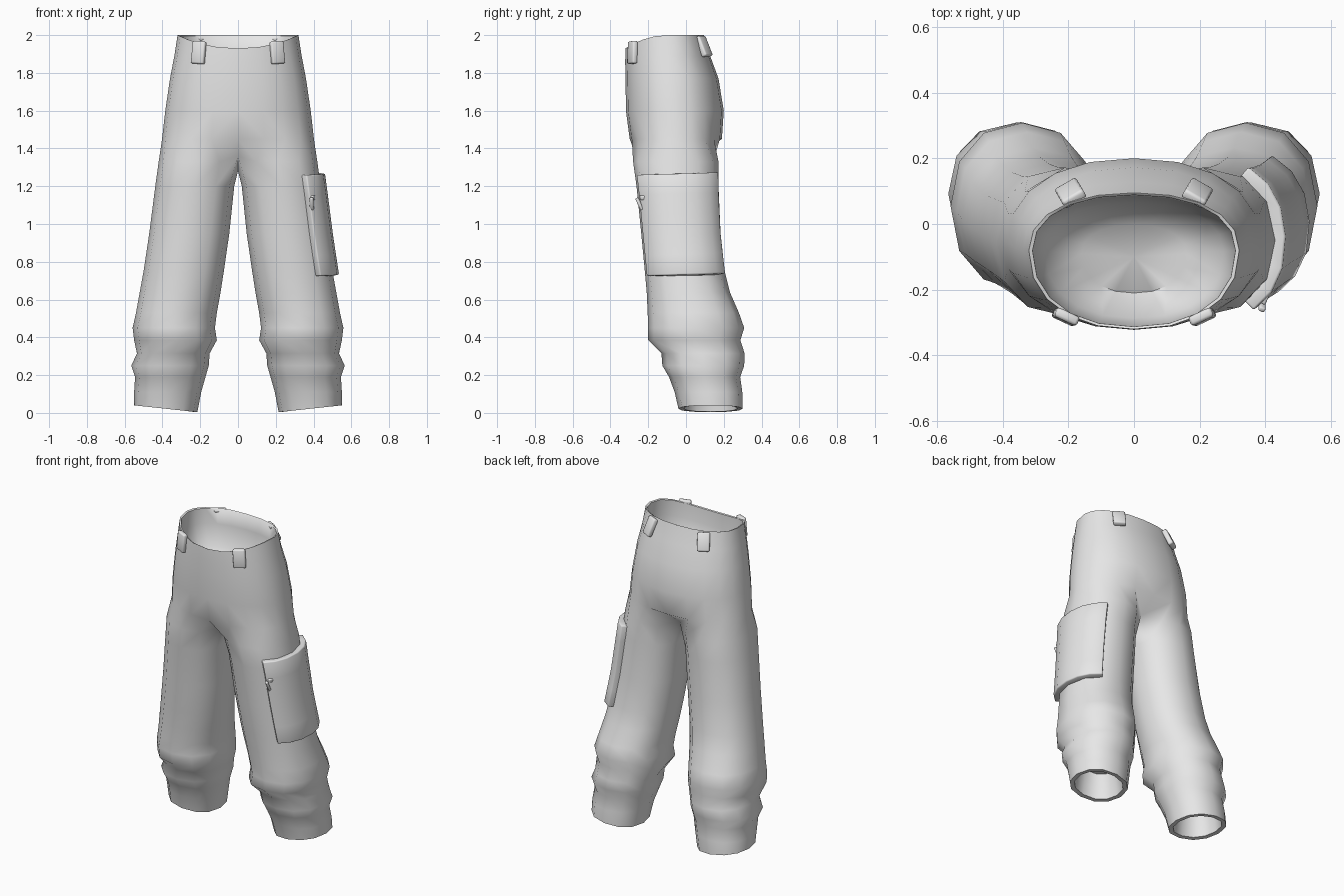
import bpy, bmesh, math
from mathutils import Euler

if "Cube" in bpy.data.objects:
    bpy.data.objects.remove(bpy.data.objects["Cube"])

cloth = bpy.data.materials.new("grey_cloth")
cloth.use_nodes = True
cloth.diffuse_color = (0.8, 0.8, 0.8, 1)
cloth.node_tree.nodes["Principled BSDF"].inputs["Base Color"].default_value = (0.8, 0.8, 0.8, 1)

N = 12  # points around one leg, 0 = inner side, 3 = front, 6 = outer side, 9 = back

# Torso rings: z, half width, front y, back y, widest y, dip of the front
TORSO = [(2.0, .32, -.32, .095, -.08, .07), (1.89, .337, -.322, .128, -.08, .03),
         (1.77, .36, -.32, .172, -.07, 0), (1.6, .385, -.318, .2, -.06, 0),
         (1.45, .402, -.298, .19, -.05, 0)]

# Leg rings: z, inner x, outer x, front y, back y
LEG = [(1.33, 0, .42, -.28, .172), (1.2, .02, .438, -.262, .172), (.95, .046, .47, -.237, .183),
       (.75, .075, .5, -.218, .205), (.64, .092, .52, -.208, .232), (.53, .112, .54, -.203, .28),
       (.45, .122, .558, -.2, .308), (.385, .112, .55, -.2, .288), (.315, .15, .535, -.13, .31),
       (.25, .155, .565, -.125, .308), (.19, .172, .545, -.09, .287), (.11, .195, .55, -.06, .298),
       (.025, .215, .55, -.04, .3)]


def power(v, p=.9):
    return math.copysign(abs(v) ** p, v)


def leg_point(z, angle, offset=0):
    """Point on the leg surface at a height and an angle, 0 being the outer side."""
    for hi, lo in zip(LEG, LEG[1:]):
        if z >= lo[0]:
            break
    f = (z - lo[0]) / (hi[0] - lo[0])
    xi, xo, yf, yb = [a + (b - a) * f for a, b in zip(lo[1:], hi[1:])]
    return ((xi + xo) / 2 + ((xo - xi) / 2 + offset) * power(math.cos(angle)),
            (yf + yb) / 2 + ((yb - yf) / 2 + offset) * power(math.sin(angle)), z)


def torso_ring(row):
    z, w, yf, yb, yc, dip = row
    pts = []
    for i in range(N - 1):
        a = -math.pi / 2 + math.pi * i / (N - 2)
        y = yc + (yb - yc if a > 0 else yc - yf) * power(math.sin(a))
        drop = dip * (max(0, -y - .1) / .22) ** 2
        x = 0 if i in (0, N - 2) else w * power(math.cos(a))
        pts.append((x, y, z - drop))
    return pts


def finish(obj, angle=60):
    obj.data.materials.append(cloth)
    bpy.ops.object.select_all(action='DESELECT')
    obj.select_set(True)
    bpy.context.view_layer.objects.active = obj
    bpy.ops.object.shade_smooth_by_angle(angle=math.radians(angle))


def add_object(name, bm):
    mesh = bpy.data.meshes.new(name)
    bm.to_mesh(mesh)
    bm.free()
    obj = bpy.data.objects.new(name, mesh)
    bpy.context.collection.objects.link(obj)
    return obj


def bridge(bm, upper, lower, closed):
    n = len(upper)
    for i in range(n if closed else n - 1):
        j = (i + 1) % n
        bm.faces.new((upper[i], lower[i], lower[j], upper[j]))


def scaled(pts, centre, s, dz):
    cx, cy = centre
    return [(cx + (x - cx) * s, cy + (y - cy) * s, z + dz) for x, y, z in pts]


def lining(bm, edge, centre, steps, closed):
    """Turn an open edge inward and close it with a shallow pocket of faces."""
    base = [tuple(v.co) for v in edge]
    for s, dz in steps:
        ring = [bm.verts.new(p) for p in scaled(base, centre, s, dz)]
        bridge(bm, edge, ring, closed)
        edge = ring
    mid = bm.verts.new((*centre, sum(v.co.z for v in edge) / len(edge)))
    for i in range(len(edge) if closed else len(edge) - 1):
        bm.faces.new((edge[i], mid, edge[(i + 1) % len(edge)]))


# Trousers: one half, then mirrored
bm = bmesh.new()
torso = [[bm.verts.new(p) for p in torso_ring(r)] for r in TORSO]
legs = []
for k, row in enumerate(LEG):
    pts = [list(leg_point(row[0], math.pi + math.tau * i / N)) for i in range(N)]
    if k == 0:  # crotch seam lies on the centre plane
        for i, dz in ((0, -.05), (1, .03), (N - 1, .03)):
            pts[i][0], pts[i][2] = 0, row[0] + dz
    if k == len(LEG) - 1:  # slanted hem
        for p in pts:
            p[2] = .004 + .036 * (p[0] - row[1]) / (row[2] - row[1])
    legs.append([bm.verts.new(p) for p in pts])
for a, b in zip(torso, torso[1:]):
    bridge(bm, a, b, False)
bridge(bm, torso[-1], legs[0][1:], False)
for a, b in zip(legs, legs[1:]):
    bridge(bm, a, b, True)
lining(bm, torso[0], (0, -.1), [(.965, -.004), (.95, -.1), (.85, -.24), (.5, -.34)], False)
lining(bm, legs[-1], (.383, .13), [(.84, .002), (.8, .07), (.7, .16)], True)
bmesh.ops.mirror(bm, geom=bm.verts[:] + bm.edges[:] + bm.faces[:], axis='X', merge_dist=1e-4)
bmesh.ops.remove_doubles(bm, verts=bm.verts[:], dist=1e-4)
bmesh.ops.recalc_face_normals(bm, faces=bm.faces[:])
finish(add_object("trousers", bm))

# Cargo pocket wrapped round the outer side of the left leg
bm = bmesh.new()
U, V = 6, 5
grid = []
for v in range(V + 1):
    row = []
    for u in range(U + 1):
        a = math.radians(-56 + 116 * u / U)
        z = .725 + .535 * v / V + .015 * u / U
        row.append(bm.verts.new(leg_point(z, a, .032)))
    grid.append(row)
for low, high in zip(grid, grid[1:]):
    for u in range(U):
        bm.faces.new((low[u], low[u + 1], high[u + 1], high[u]))
pocket = add_object("cargo_pocket", bm)
solid = pocket.modifiers.new("thickness", 'SOLIDIFY')
solid.thickness, solid.offset = .055, -1
soft = pocket.modifiers.new("soft_edge", 'BEVEL')
soft.width, soft.segments, soft.angle_limit = .007, 2, math.radians(60)
finish(pocket, 50)


def rounded_box(name, size, place, turn, width):
    bm = bmesh.new()
    bmesh.ops.create_cube(bm, size=1)
    bmesh.ops.scale(bm, vec=size, verts=bm.verts)
    bmesh.ops.bevel(bm, geom=bm.edges[:], offset=width, segments=2, affect='EDGES', profile=.5)
    obj = add_object(name, bm)
    obj.location = place
    obj.rotation_euler = Euler([math.radians(t) for t in turn])
    finish(obj, 50)


# Belt loops
for side, s in (("left", 1), ("right", -1)):
    rounded_box(f"front_belt_loop_{side}", (.075, .03, .12), (s * .208, -.283, 1.908),
                (-3, -4 * s, 25 * s), .009)
    rounded_box(f"back_belt_loop_{side}", (.075, .032, .115), (s * .193, .094, 1.94),
                (24, 0, -30 * s), .009)

# Zip pull on the front edge of the pocket
rounded_box("zip_pull", (.02, .016, .07), (.39, -.246, 1.107), (24, 10, -25), .005)
rounded_box("zip_slider", (.024, .03, .024), (.393, -.228, 1.14), (0, 8, -25), .005)
